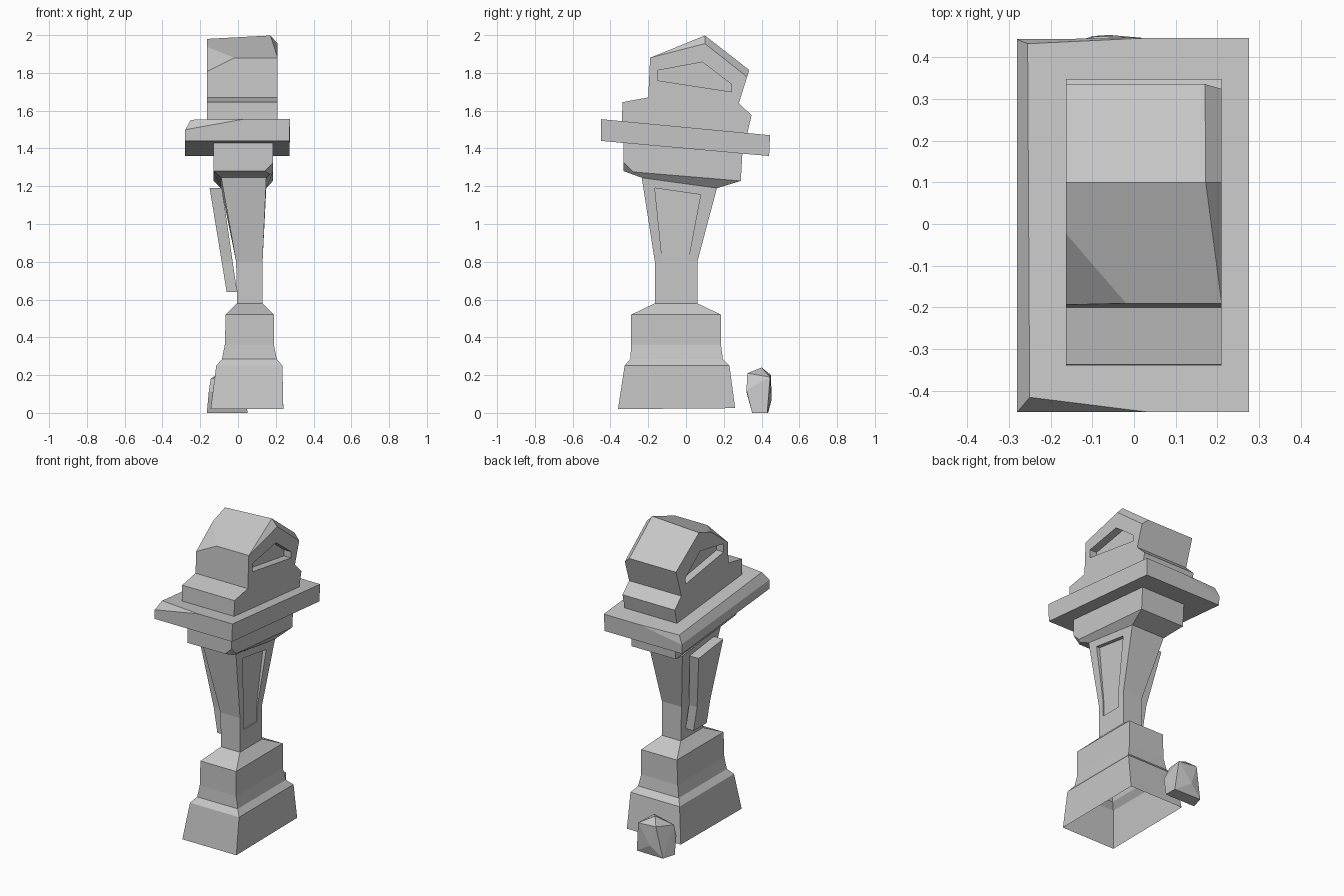
import bpy, bmesh
from mathutils import Vector

cube = bpy.data.objects.get("Cube")
if cube:
    bpy.data.objects.remove(cube, do_unlink=True)

stone = bpy.data.materials.new("grey stone")
stone.use_nodes = True
GREY = (0.57, 0.57, 0.57, 1)
stone.diffuse_color = GREY
stone.node_tree.nodes["Principled BSDF"].inputs["Base Color"].default_value = GREY


def finish(name, bm):
    bmesh.ops.recalc_face_normals(bm, faces=bm.faces[:])
    mesh = bpy.data.meshes.new(name)
    bm.to_mesh(mesh)
    bm.free()
    mesh.materials.append(stone)
    obj = bpy.data.objects.new(name, mesh)
    bpy.context.collection.objects.link(obj)
    return obj


def chip(bm, a, b, c):
    """Break a corner off along the plane through three points."""
    a, b, c = Vector(a), Vector(b), Vector(c)
    normal = (b - a).cross(c - a).normalized()
    centre = sum((v.co for v in bm.verts), Vector()) / len(bm.verts)
    if normal.dot(centre - a) > 0:
        normal.negate()
    cut = bmesh.ops.bisect_plane(bm, geom=bm.verts[:] + bm.edges[:] + bm.faces[:],
                                 plane_co=a, plane_no=normal, dist=0.0005, clear_outer=True)
    edges = [e for e in cut["geom_cut"] if isinstance(e, bmesh.types.BMEdge) and e.is_boundary]
    if edges:
        bmesh.ops.holes_fill(bm, edges=edges, sides=0)


def loft(name, rings, closed=True, chips=()):
    """Rectangular rings: x min, x max, y min, y max, front z, back z."""
    bm = bmesh.new()
    loops = []
    for x0, x1, y0, y1, zf, zb in rings:
        corners = ((x0, y0, zf), (x1, y0, zf), (x1, y1, zb), (x0, y1, zb))
        loops.append([bm.verts.new(p) for p in corners])
    for low, high in zip(loops, loops[1:]):
        for i in range(4):
            j = (i + 1) % 4
            bm.faces.new((low[i], low[j], high[j], high[i]))
    if closed:
        bm.faces.new(loops[0])
        bm.faces.new(loops[-1])
    for planes in chips:
        chip(bm, *planes)
    return finish(name, bm)


def prism(name, profile, x_near, x_far, chips=(), ridge_drop=0.0):
    """Extrude a (y, z) profile along x; the x ends are functions of z."""
    bm = bmesh.new()
    top = max(z for y, z in profile)
    ends = []
    for end, drop in ((x_near, ridge_drop), (x_far, 0)):
        ends.append([bm.verts.new((end(z), y, z - (drop if z == top else 0))) for y, z in profile])
    n = len(profile)
    for i in range(n):
        j = (i + 1) % n
        bm.faces.new((ends[0][i], ends[0][j], ends[1][j], ends[1][i]))
    for end in ends:
        bm.faces.new(end)
    for planes in chips:
        chip(bm, *planes)
    return finish(name, bm)


def carve(obj, cutter):
    mod = obj.modifiers.new("recess", "BOOLEAN")
    mod.operation = "DIFFERENCE"
    mod.solver = "EXACT"
    mod.object = cutter
    with bpy.context.temp_override(object=obj, active_object=obj, selected_objects=[obj]):
        bpy.ops.object.modifier_apply(modifier=mod.name)
    bpy.data.objects.remove(cutter, do_unlink=True)


def flat(x):
    return lambda z: x


# Stepped pedestal, an open shell underneath
loft("pedestal", [
    (-0.145, 0.24, -0.36, 0.26, 0.02, 0.025),
    (-0.115, 0.235, -0.325, 0.23, 0.25, 0.25),
    (-0.085, 0.205, -0.295, 0.195, 0.285, 0.285),
    (-0.07, 0.19, -0.29, 0.185, 0.36, 0.36),
    (-0.065, 0.19, -0.29, 0.185, 0.52, 0.52),
    (-0.005, 0.13, -0.165, 0.06, 0.58, 0.58),
], closed=False)

# Flared shaft with a shallow panel sunk in one side
shaft = loft("shaft", [
    (-0.005, 0.13, -0.165, 0.06, 0.58, 0.58),
    (-0.01, 0.13, -0.165, 0.06, 0.8, 0.8),
    (-0.09, 0.15, -0.235, 0.165, 1.25, 1.195),
])
PANEL = [(-0.125, 0.71), (0.01, 0.71), (0.01, 0.8), (0.077, 1.155), (-0.165, 1.19), (-0.125, 0.8)]
carve(shaft, prism("panel_cutter", PANEL, flat(0.124), flat(0.25)))

# Loose panel leaning out of the other side
SLAB = [(y, max(z, 0.64) if z > 0.71 else 0.64) for y, z in PANEL]
prism("loose_panel", SLAB,
      lambda z: -0.06 - (z - 0.64) * 0.164,
      lambda z: -0.005 - (z - 0.64) * 0.145)

# Capital under the slab, with one broken corner
loft("capital", [
    (-0.09, 0.15, -0.235, 0.165, 1.245, 1.19),
    (-0.13, 0.185, -0.33, 0.29, 1.28, 1.228),
    (-0.13, 0.185, -0.33, 0.30, 1.46, 1.4),
], chips=[((0.185, -0.33, 1.325), (0.185, -0.28, 1.275), (0.14, -0.33, 1.28))])

# Wide tilted slab with worn edges
loft("tilted_slab", [
    (-0.28, 0.272, -0.45, 0.44, 1.44, 1.36),
    (-0.28, 0.275, -0.45, 0.445, 1.555, 1.47),
], chips=[
    ((-0.25, -0.42, 1.552), (-0.255, 0.43, 1.471), (-0.28, 0.35, 1.43)),
    ((0.03, -0.45, 1.555), (-0.25, -0.415, 1.552), (-0.275, -0.45, 1.5)),
    ((0.02, 0.445, 1.47), (-0.255, 0.432, 1.471), (-0.27, 0.443, 1.42)),
])

# Lantern house: stepped foot, walls and pitched roof in one profile
HOUSE = [(-0.34, 1.53), (-0.336, 1.645), (-0.2, 1.67), (-0.19, 1.88), (0.1, 2.0),
         (0.335, 1.815), (0.28, 1.64), (0.347, 1.575), (0.32, 1.46)]
house = prism("lantern_house", HOUSE, flat(-0.163), flat(0.21), ridge_drop=0.02, chips=[
    ((-0.163, -0.19, 1.81), (-0.06, -0.19, 1.86), (-0.163, -0.02, 1.94)),
    ((0.17, 0.1, 2.0), (0.21, -0.19, 1.88), (0.21, 0.1, 1.955)),
    ((0.17, 0.1, 2.0), (0.17, 0.335, 1.815), (0.21, 0.1, 1.955)),
])

# Window recess on each side of the house
WINDOW = [(-0.15, 1.76), (0.24, 1.70), (0.24, 1.74), (0.087, 1.857), (-0.15, 1.813)]
for x0, x1 in ((0.16, 0.3), (-0.3, -0.113)):
    carve(house, prism("window_cutter", WINDOW, flat(x0), flat(x1)))

# Fallen rock behind the pedestal
bm = bmesh.new()
for p in ((-0.165, 0.35, 0), (0.05, 0.35, 0), (0.05, 0.43, 0), (-0.14, 0.435, 0),
          (-0.155, 0.32, 0.11), (0.04, 0.32, 0.12), (-0.145, 0.33, 0.18), (0.0, 0.325, 0.21),
          (-0.06, 0.4, 0.24), (0.03, 0.445, 0.19), (-0.1, 0.45, 0.2), (-0.06, 0.453, 0.07)):
    bm.verts.new(p)
bmesh.ops.convex_hull(bm, input=bm.verts[:])
finish("fallen_rock", bm)
